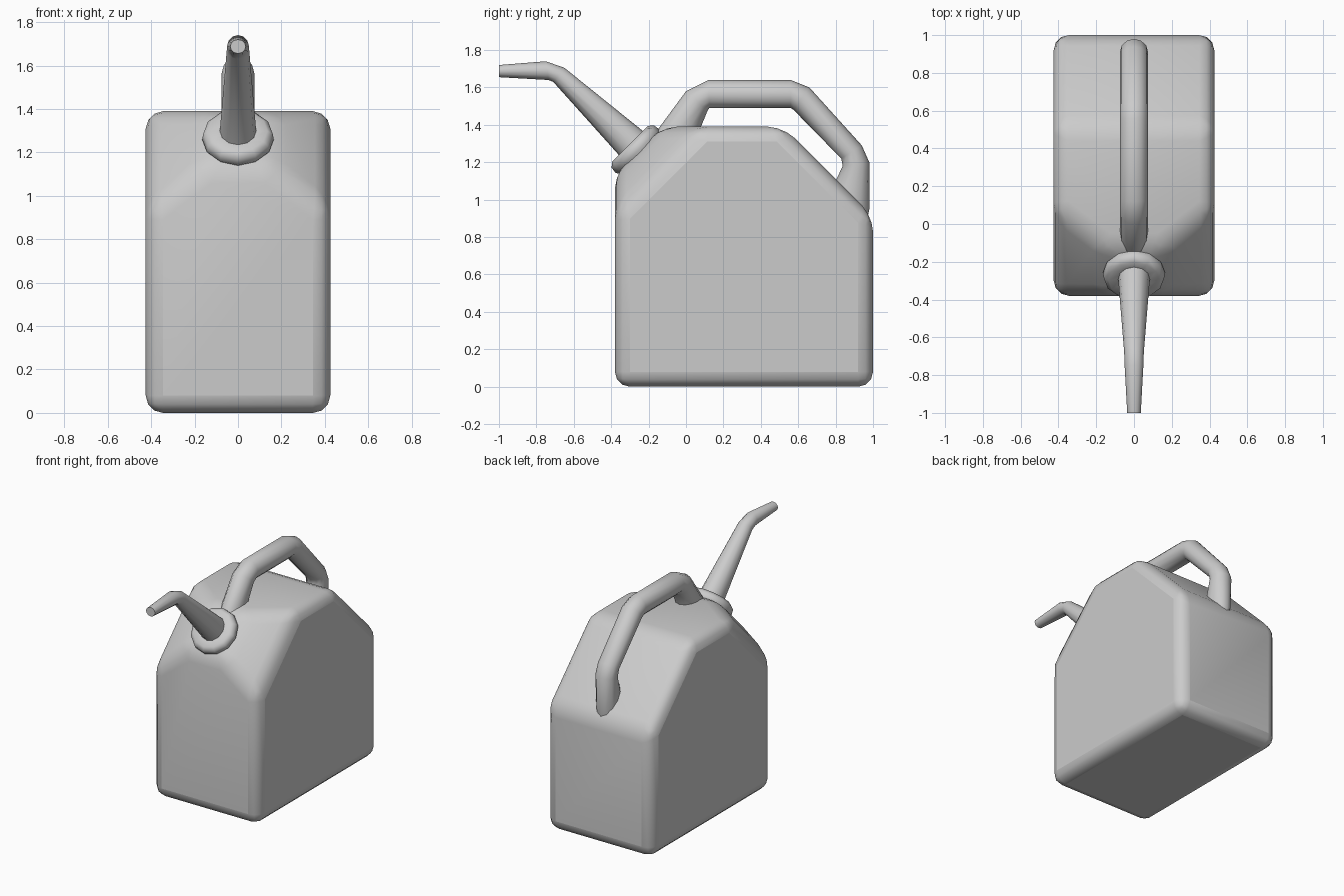
import bpy, bmesh, math
from mathutils import Vector

if "Cube" in bpy.data.objects:
    bpy.data.objects.remove(bpy.data.objects["Cube"])


def finish(bm, name, angle):
    bmesh.ops.recalc_face_normals(bm, faces=bm.faces[:])
    me = bpy.data.meshes.new(name)
    bm.to_mesh(me)
    bm.free()
    ob = bpy.data.objects.new(name, me)
    bpy.context.collection.objects.link(ob)
    bpy.ops.object.select_all(action='DESELECT')
    ob.select_set(True)
    bpy.context.view_layer.objects.active = ob
    bpy.ops.object.shade_smooth_by_angle(angle=math.radians(angle))
    return ob


def loft(name, stations, sides=12):
    """Tube through oval rings; each station is (outer yz, inner yz, half width in x)."""
    bm = bmesh.new()
    rings = []
    for outer, inner, w in stations:
        a, b = Vector((0, *outer)), Vector((0, *inner))
        mid, half = (a + b) / 2, (a - b) / 2
        ring = []
        for i in range(sides):
            t = 2 * math.pi * i / sides
            ring.append(bm.verts.new(mid + half * math.cos(t) + Vector((w * math.sin(t), 0, 0))))
        rings.append(ring)
    for r, s in zip(rings, rings[1:]):
        for i in range(sides):
            j = (i + 1) % sides
            bm.faces.new((r[i], r[j], s[j], s[i]))
    bm.faces.new(rings[0])
    bm.faces.new(rings[-1])
    return finish(bm, name, 50)


# Can body: hull of the side profile plus a raised middle that carries the spout
side = [(-.38, 0), (1, 0), (1, .91), (.52, 1.39), (.08, 1.39), (-.38, .93)]
middle = [(-.38, 1.14), (-.13, 1.39)]
bm = bmesh.new()
for half_x, pts in ((.425, side), (.15, middle)):
    for y, z in pts:
        for s in (-1, 1):
            bm.verts.new((s * half_x, y, z))
bmesh.ops.convex_hull(bm, input=bm.verts[:])
bmesh.ops.dissolve_limit(bm, angle_limit=math.radians(2), verts=bm.verts[:], edges=bm.edges[:])
body = finish(bm, "can_body", 60)
bev = body.modifiers.new("rounding", 'BEVEL')
bev.width = .08
bev.segments = 3
bev.limit_method = 'ANGLE'
bev.angle_limit = math.radians(15)

# Handle with flared feet sunk into the body
loft("handle", [
    ((-.20, 1.30), (.05, 1.30), .08),
    ((-.14, 1.39), (.08, 1.39), .075),
    ((0, 1.58), (.115, 1.475), .075),
    ((.12, 1.64), (.125, 1.49), .075),
    ((.56, 1.64), (.56, 1.49), .075),
    ((.66, 1.60), (.575, 1.48), .075),
    ((.94, 1.29), (.83, 1.22), .075),
    ((.98, 1.20), (.838, 1.18), .075),
    ((.98, .95), (.79, 1.08), .075),
    ((.96, .85), (.75, .98), .075)])

# Collar around the spout, tilted 45 degrees
d = math.sqrt(.5)
collar = []
for t, r in ((-.04, .14), (0, .165), (.035, .16), (.055, .135), (.05, .08)):
    y, z = -.26 - d * t, 1.26 + d * t
    collar.append(((y + d * r, z + d * r), (y - d * r, z - d * r), r))
loft("spout_collar", collar)

# Bent tapering spout
loft("spout", [
    ((-.20, 1.34), (-.33, 1.20), .088),
    ((-.24, 1.375), (-.36, 1.24), .083),
    ((-.65, 1.705), (-.71, 1.63), .052),
    ((-.75, 1.74), (-.735, 1.64), .05),
    ((-1, 1.72), (-1, 1.655), .036)])
